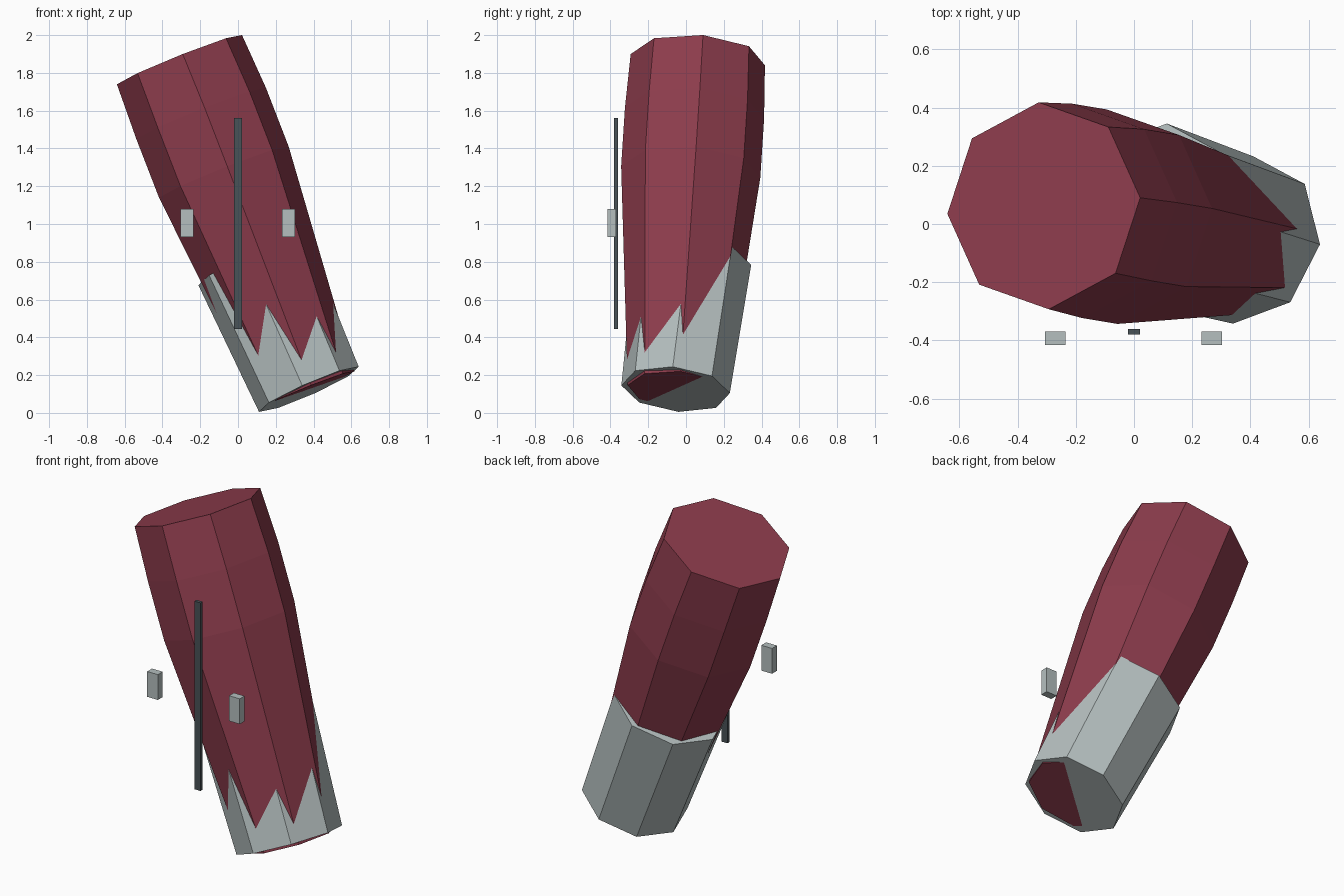
import bpy, bmesh, math
from mathutils import Vector

if "Cube" in bpy.data.objects:
    bpy.data.objects.remove(bpy.data.objects["Cube"])


def material(name, rgb):
    m = bpy.data.materials.new(name)
    m.diffuse_color = (*rgb, 1)
    m.use_nodes = True
    m.node_tree.nodes["Principled BSDF"].inputs["Base Color"].default_value = m.diffuse_color
    return m


MAROON = material("maroon_cloth", (0.265, 0.045, 0.073))
GREY = material("pale_grey", (0.46, 0.52, 0.52))
DARK = material("dark_slate", (0.066, 0.084, 0.095))


def finish(bm, name, mat):
    bmesh.ops.recalc_face_normals(bm, faces=bm.faces[:])
    mesh = bpy.data.meshes.new(name)
    bm.to_mesh(mesh)
    bm.free()
    mesh.materials.append(mat)
    ob = bpy.data.objects.new(name, mesh)
    bpy.context.collection.objects.link(ob)


def tube(name, mat, u, v, rings, sides=8):
    """Capped tube; u and v span the ring plane, rings are (centre, radius)."""
    u, v = Vector(u).normalized(), Vector(v).normalized()
    bm = bmesh.new()
    loops = []
    for centre, r in rings:
        angles = [2 * math.pi * i / sides for i in range(sides)]
        loops.append([bm.verts.new(Vector(centre) + r * (math.cos(a) * u + math.sin(a) * v))
                      for a in angles])
    for low, high in zip(loops, loops[1:]):
        for i in range(sides):
            j = (i + 1) % sides
            bm.faces.new((low[i], low[j], high[j], high[i]))
    bm.faces.new(loops[0])
    bm.faces.new(loops[-1])
    finish(bm, name, mat)


def box(name, mat, low, high):
    bm = bmesh.new()
    bmesh.ops.create_cube(bm, size=1)
    for vert in bm.verts:
        vert.co = [low[k] if vert.co[k] < 0 else high[k] for k in range(3)]
    finish(bm, name, mat)


# Bent sleeve, tapering down into the cuff
tube("sleeve", MAROON, (0.33, 0.0275, 0.13), (-0.0175, 0.3575, -0.03), [
    ((0.375, -0.05, 0.125), 0.26),
    ((-0.075, 0.025, 1.275), 0.37),
    ((-0.195, 0.045, 1.585), 0.37),
    ((-0.31, 0.0625, 1.87), 0.357),
])

# Slightly flared cuff around the lower end
tube("cuff", GREY, (0.265, -0.015, 0.12), (0.035, 0.287, -0.02), [
    ((0.375, -0.055, 0.125), 0.29),
    ((0.075, 0.035, 0.805), 0.313),
])

# Upright strip and the two small blocks beside it
box("front_strip", DARK, (-0.02, -0.38, 0.445), (0.02, -0.36, 1.56))
for side, x in (("left", -0.27), ("right", 0.267)):
    box(side + "_block", GREY, (x - 0.035, -0.415, 0.93), (x + 0.035, -0.37, 1.08))
